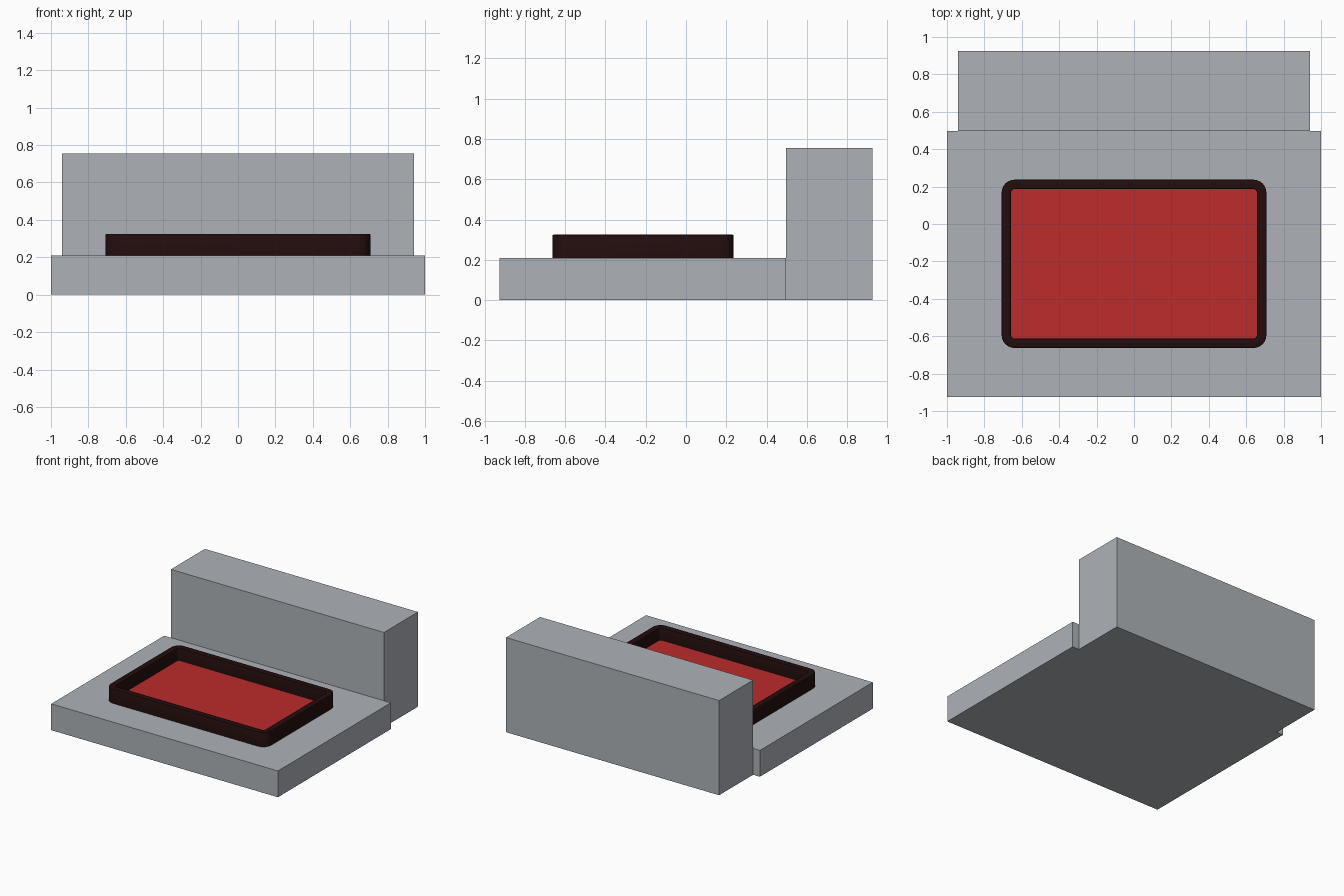
import bpy
import bmesh
from mathutils import Vector

old = bpy.data.objects.get("Cube")
if old:
    bpy.data.objects.remove(old, do_unlink=True)


def material(name, color):
    m = bpy.data.materials.new(name)
    m.use_nodes = True
    m.diffuse_color = (*color, 1)
    m.node_tree.nodes["Principled BSDF"].inputs["Base Color"].default_value = (*color, 1)
    return m


grey = material("cool grey", (0.42, 0.45, 0.48))
dark = material("dark maroon", (0.017, 0.004, 0.004))
red = material("red", (0.5, 0.025, 0.025))


def box_mesh(low, high):
    low, high = Vector(low), Vector(high)
    bm = bmesh.new()
    bmesh.ops.create_cube(bm, size=1)
    bmesh.ops.scale(bm, vec=high - low, verts=bm.verts)
    bmesh.ops.translate(bm, vec=(low + high) / 2, verts=bm.verts)
    return bm


def add_object(name, bm, *materials):
    mesh = bpy.data.meshes.new(name)
    bm.to_mesh(mesh)
    bm.free()
    for m in materials:
        mesh.materials.append(m)
    obj = bpy.data.objects.new(name, mesh)
    bpy.context.collection.objects.link(obj)
    return obj


# Base slab and the taller block behind it
add_object("base_slab", box_mesh((-1, -0.925, 0), (1, 0.497, 0.21)), grey)
add_object("back_block", box_mesh((-0.94, 0.497, 0), (0.94, 0.925, 0.755)), grey)

# Tray: rounded box with a raised rim
bm = box_mesh((-0.708, -0.663, 0.21), (0.708, 0.237, 0.325))
upright = [e for e in bm.edges if abs(e.verts[0].co.z - e.verts[1].co.z) > 0.1]
bmesh.ops.bevel(bm, geom=upright, offset=0.07, segments=6, profile=0.5, affect='EDGES')

# Sink the middle of the top to make the recess
bm.normal_update()
floor = max(bm.faces, key=lambda f: f.calc_center_median().z)
bmesh.ops.inset_region(bm, faces=[floor], thickness=0.05, use_even_offset=True)
sunk = bmesh.ops.extrude_discrete_faces(bm, faces=[floor])["faces"][0]
bmesh.ops.translate(bm, vec=(0, 0, -0.1), verts=sunk.verts)

# Soften the rim edges slightly
bm.normal_update()
rim = [e for e in bm.edges if all(v.co.z > 0.32 for v in e.verts)
       and e.calc_face_angle(0) > 1]
bmesh.ops.bevel(bm, geom=rim, offset=0.006, segments=2, profile=0.5, affect='EDGES')

# Red recess floor, smooth dark rim
bm.normal_update()
for f in bm.faces:
    z = f.calc_center_median().z
    f.material_index = int(f.normal.z > 0.9 and z < 0.3)
tray = add_object("rimmed_tray", bm, dark, red)
bpy.context.view_layer.objects.active = tray
tray.select_set(True)
bpy.ops.object.shade_smooth_by_angle(angle=0.6)
